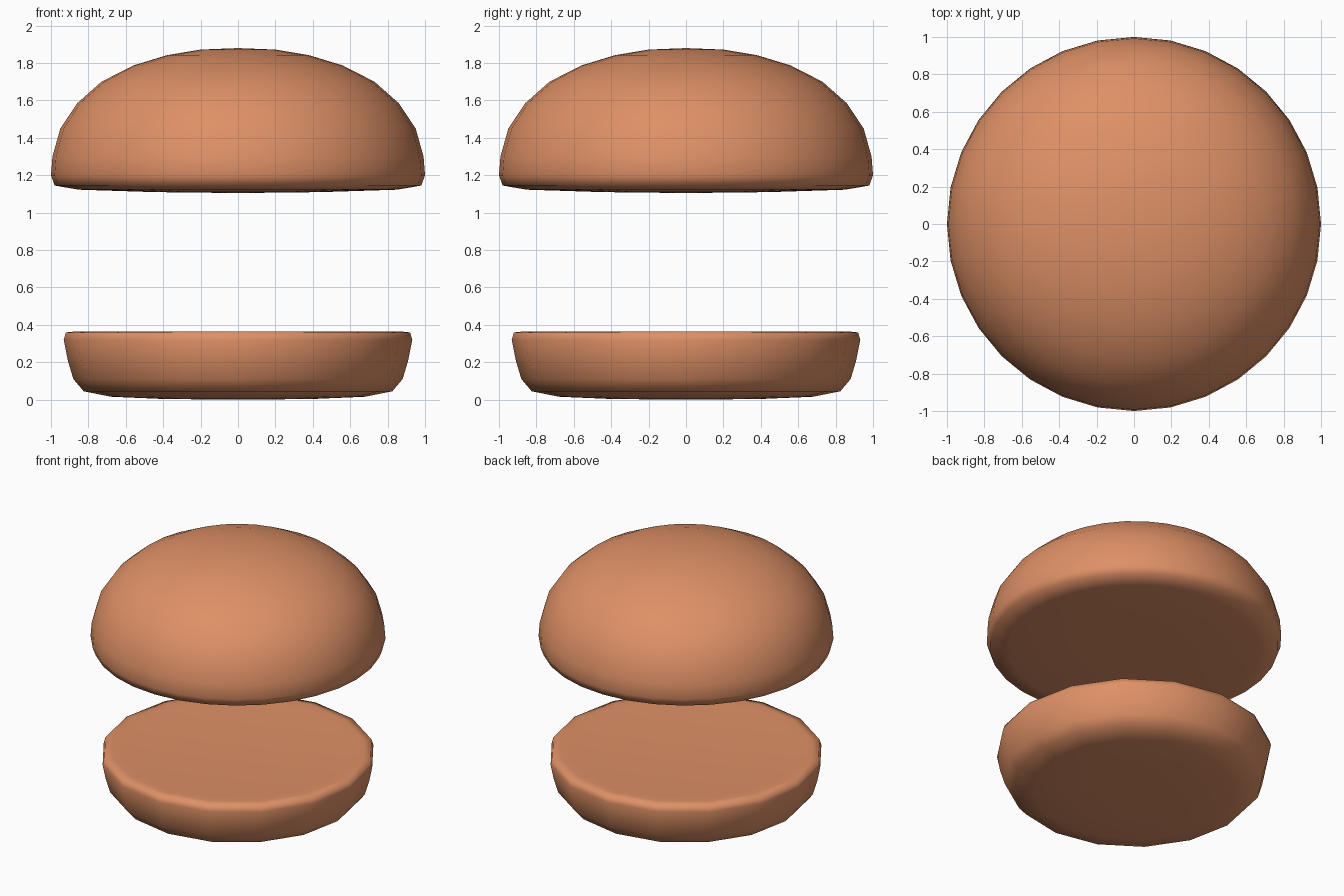
import bpy, bmesh, math

if "Cube" in bpy.data.objects:
    bpy.data.objects.remove(bpy.data.objects["Cube"])

bread = bpy.data.materials.new("toasted bread")
bread.diffuse_color = (0.73, 0.28, 0.133, 1)
bread.use_nodes = True
bread.node_tree.nodes["Principled BSDF"].inputs["Base Color"].default_value = bread.diffuse_color


def lathe(name, profile, sides):
    """Spin a (radius, height) profile, from bottom pole to top pole, round z."""
    bm = bmesh.new()
    rings = []
    for r, z in profile:
        if r == 0:
            rings.append([bm.verts.new((0, 0, z))] * sides)
        else:
            rings.append([bm.verts.new((r * math.cos(a), r * math.sin(a), z))
                          for a in (2 * math.pi * i / sides for i in range(sides))])
    for low, high in zip(rings, rings[1:]):
        for i in range(sides):
            j = (i + 1) % sides
            corners = dict.fromkeys((low[i], low[j], high[j], high[i]))
            bm.faces.new(list(corners))
    for f in bm.faces:
        f.smooth = True
    bmesh.ops.recalc_face_normals(bm, faces=bm.faces)
    mesh = bpy.data.meshes.new(name)
    bm.to_mesh(mesh)
    bm.free()
    mesh.materials.append(bread)
    obj = bpy.data.objects.new(name, mesh)
    bpy.context.collection.objects.link(obj)
    return obj


# Shallow lower bun with a rounded rim
lathe("bottom_bun", [(0, 0), (0.40, 0.004), (0.68, 0.016), (0.825, 0.045),
                     (0.88, 0.11), (0.91, 0.21), (0.932, 0.32), (0.92, 0.36),
                     (0.86, 0.366), (0.78, 0.36), (0, 0.355)], 16)

# Domed upper bun floating above
lathe("top_bun", [(0, 1.105), (0.45, 1.11), (0.85, 1.123), (0.98, 1.145),
                  (1.0, 1.20), (0.992, 1.30), (0.95, 1.45), (0.86, 1.585),
                  (0.73, 1.70), (0.56, 1.787), (0.38, 1.842), (0.20, 1.872),
                  (0, 1.88)], 32)
